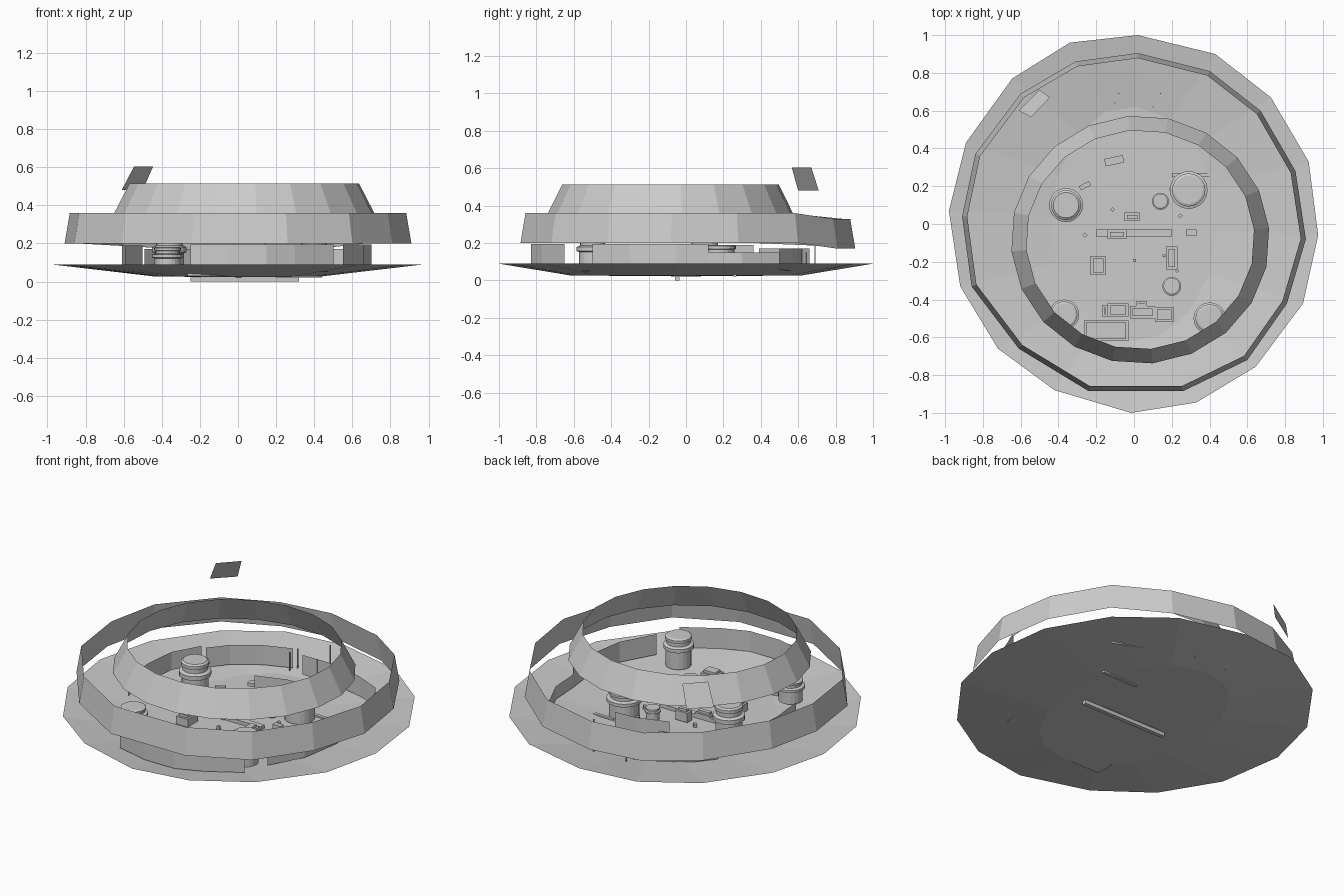
import bpy, math, random
from mathutils import Matrix, Vector

if "Cube" in bpy.data.objects:
    bpy.data.objects.remove(bpy.data.objects["Cube"])
random.seed(4)


def make(name, verts, faces):
    me = bpy.data.meshes.new(name)
    me.from_pydata(verts, [], faces)
    me.update()
    ob = bpy.data.objects.new(name, me)
    bpy.context.collection.objects.link(ob)
    return ob


def strip(name, low, high, closed=False):
    """Single-sided band between two lines of points."""
    n = len(low)
    last = n if closed else n - 1
    faces = [(i, (i + 1) % n, n + (i + 1) % n, n + i) for i in range(last)]
    return make(name, low + high, faces)


def wall(name, pts, z0, z1):
    return strip(name, [(x, y, z0) for x, y in pts], [(x, y, z1) for x, y in pts])


def box(name, x0, x1, y0, y1, z0, z1, turn=0):
    cx, cy = (x0 + x1) / 2, (y0 + y1) / 2
    m = Matrix.Translation((cx, cy, 0)) @ Matrix.Rotation(turn, 4, 'Z')
    v = [tuple(m @ Vector((x - cx, y - cy, z)))
         for z in (z0, z1) for x, y in ((x0, y0), (x1, y0), (x1, y1), (x0, y1))]
    return make(name, v, [(3, 2, 1, 0), (4, 5, 6, 7), (0, 1, 5, 4),
                          (1, 2, 6, 5), (2, 3, 7, 6), (3, 0, 4, 7)])


def lathe(name, cx, cy, profile, n=20):
    verts, faces = [], []
    for r, z in profile:
        verts += [(cx + r * math.cos(2 * math.pi * i / n),
                   cy + r * math.sin(2 * math.pi * i / n), z) for i in range(n)]
    for k in range(len(profile) - 1):
        for i in range(n):
            a, b = k * n + i, k * n + (i + 1) % n
            faces.append((a, b, b + n, a + n))
    faces.append(tuple((len(profile) - 1) * n + i for i in range(n)))
    return make(name, verts, faces)


# shallow dished ground
rim = [(.02, 1), (-.34, .96), (-.645, .77), (-.89, .43), (-.98, .07), (-.92, -.33),
       (-.72, -.66), (-.42, -.88), (-.015, -1), (.33, -.945), (.645, -.755),
       (.895, -.42), (.975, -.06), (.925, .33), (.725, .67), (.43, .9)]
n = len(rim)
ground = [(x, y, .09) for x, y in rim] + [(x * .45, y * .62, .027) for x, y in rim] + [(0, 0, .022)]
make("ground", ground,
     [(i, (i + 1) % n, n + (i + 1) % n, n + i) for i in range(n)] +
     [(n + i, n + (i + 1) % n, 2 * n) for i in range(n)])

# outer floating band, dropping slightly at the back
band = [(.02, .905), (-.31, .86), (-.6, .69), (-.84, .37), (-.91, .04), (-.86, -.33),
        (-.61, -.66), (-.24, -.885), (.26, -.885), (.6, -.72), (.81, -.42),
        (.91, -.08), (.855, .28), (.67, .6), (.4, .81)]
drop = lambda y: .03 * max(0, min(1, (y - .6) / .2))
strip("outer_band", [(x, y, .2 - drop(y)) for x, y in band],
      [(x * .97, y * .97, .36 - drop(y)) for x, y in band], True)

# inner tapered band
rings = [[(.033 + r * math.cos(a), -.083 + r * .96 * math.sin(a), z)
          for a in (2 * math.pi * (i + .3) / 20 for i in range(20))]
         for r, z in ((.685, .36), (.605, .514))]
strip("inner_band", rings[0], rings[1], True)

# tilted plate above the back left
make("tilted_plate", [(-.61, .6, .48), (-.5, .71, .48), (-.445, .67, .605), (-.545, .565, .605)],
     [(0, 1, 2, 3)])

# backdrop walls
wall("front_wall", [(-.25, -.78), (-.05, -.83), (.15, -.83), (.3, -.77), (.5, -.65)], .07, .195)
wall("right_wall", [(.55, -.5), (.66, -.3), (.7, -.05), (.68, .12)], .07, .195)
wall("low_right_wall", [(.68, .12), (.67, .3), (.58, .5)], .07, .15)
wall("back_right_wall", [(.58, .5), (.42, .57), (.2, .62), (0, .62)], .05, .17)
wall("back_wall", [(-.09, .66), (-.25, .6), (-.4, .5), (-.49, .39)], .05, .17)
wall("left_wall", [(-.5, .36), (-.59, .2), (-.61, 0), (-.59, -.22)], .08, .19)
wall("inner_back_panel", [(.22, .37), (.08, .36), (-.1, .3)], .04, .14)

# round tanks with a flange and a raised drum
for x, y, r, base, top in ((-.36, .1, .09, .03, .245), (.29, .18, .1, .03, .19),
                           (-.37, -.48, .08, .05, .18), (.4, -.5, .085, .05, .235),
                           (.14, .12, .045, .03, .1), (.2, -.33, .05, .03, .1)):
    z = lambda t: base + (top - base) * t
    lathe("tank", x, y, [(r * .84, base), (r * .84, z(.55)), (r, z(.58)), (r, z(.7)),
                         (r * .78, z(.74)), (r * .78, z(.85)), (r * .88, z(.87)),
                         (r * .88, z(.96)), (r * .75, z(1))])

# buildings, each with a smaller roof block
for x0, x1, y0, y1, h in ((-.05, .03, .015, .06, .1), (.17, .23, -.24, -.12, .09),
                          (-.23, -.15, -.27, -.17, .09), (-.265, -.03, -.62, -.51, .085),
                          (-.14, -.03, -.49, -.42, .095), (-.02, .11, -.5, -.435, .085),
                          (.11, .21, -.52, -.44, .09), (-.14, -.04, -.08, -.03, .07),
                          (.01, .07, -.435, -.41, .08), (-.17, -.14, -.49, -.43, .07)):
    box("building", x0, x1, y0, y1, .028, h - .015)
    d = .012
    box("building_roof", x0 + d, x1 - d, y0 + d, y1 - d, h - .015, h)

# long beam through the floor and small blocks
box("floor_beam", -.25, .32, -.06, -.035, 0, .022)
box("raised_beam", -.2, .2, -.065, -.03, .022, .045)
box("underside_block", .2, .44, .25, .27, .02, .035)
box("small_block", .275, .33, -.06, -.03, .03, .08)
box("leaning_slab", -.155, -.055, .315, .355, .06, .08, .2)
box("small_slab", -.29, -.23, .19, .215, .06, .07, .5)

# thin posts at the back and scattered debris
for x, y, z1 in ((.1, .62, .17), (-.1, .64, .15), (.14, .69, .24), (-.08, .69, .16)):
    box("post", x - .003, x + .003, y - .003, y + .003, .04, z1)
for i in range(10):
    x, y, s = random.uniform(-.3, .3), random.uniform(-.3, .3), random.uniform(.005, .01)
    box("debris", x - s, x + s, y - s, y + s, .026, .04 + s, random.random())
